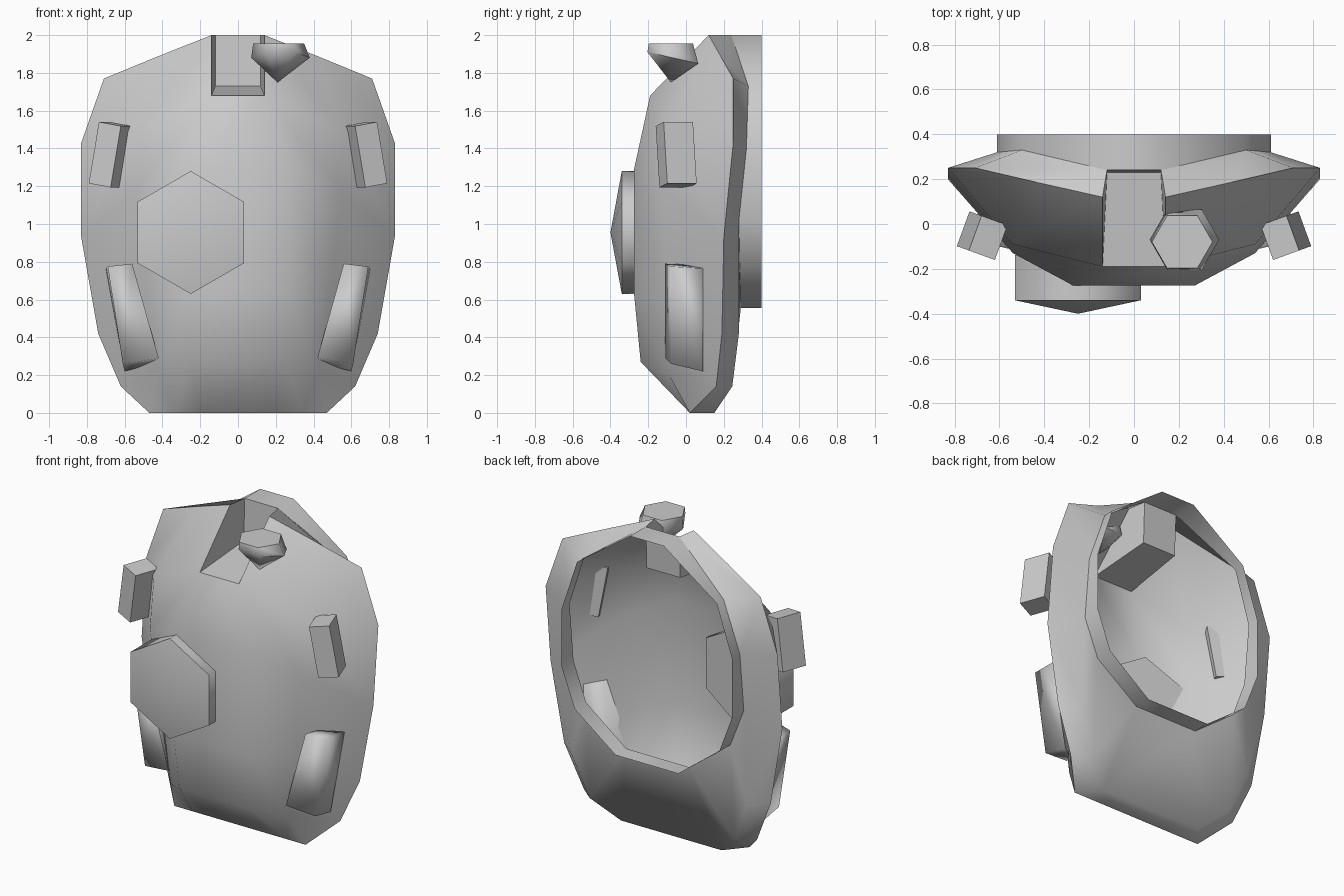
import bpy, bmesh
from math import radians, cos, sin, pi

if "Cube" in bpy.data.objects:
    bpy.data.objects.remove(bpy.data.objects["Cube"])


def build(name, faces, angle=50, sharp=()):
    """Weld faces given as point lists; each loop in 'sharp' lists points whose joining edges stay hard."""
    bm = bmesh.new()
    for pts in faces:
        bm.faces.new([bm.verts.new(p) for p in pts])
    bmesh.ops.remove_doubles(bm, verts=bm.verts[:], dist=1e-4)
    bmesh.ops.recalc_face_normals(bm, faces=bm.faces[:])
    me = bpy.data.meshes.new(name)
    bm.to_mesh(me)
    bm.free()
    ob = bpy.data.objects.new(name, me)
    bpy.context.collection.objects.link(ob)
    bpy.ops.object.select_all(action='DESELECT')
    bpy.context.view_layer.objects.active = ob
    ob.select_set(True)
    bpy.ops.object.shade_smooth_by_angle(angle=radians(angle))
    for loop in sharp:
        keys = {tuple(round(c, 3) for c in p) for p in loop}
        hard = {v.index for v in me.vertices
                if (round(abs(v.co.x), 3), round(v.co.y, 3), round(v.co.z, 3)) in keys}
        for e in me.edges:
            if all(i in hard for i in e.vertices):
                e.use_edge_sharp = True
    return ob


def flip(p):
    return (-p[0], p[1], p[2])


def across(a, b):
    """Quad joining two right-side points to their mirror images."""
    return [a, b, flip(b), flip(a)]


def prism(front, back):
    """Closed solid between two matching loops."""
    n = len(front)
    return [front, back[::-1]] + [
        [front[i], front[(i + 1) % n], back[(i + 1) % n], back[i]] for i in range(n)]


# Hull: right half columns from the top down (front centre, front middle, rim)
centre = [(.14, .12, 2), (.14, -.19, 1.68), (.27, -.275, 1.29),
          (.27, -.275, .63), (.25, -.24, .27), (.2, .02, 0)]
middle = [(.43, .185, 1.885), (.54, -.09, 1.5), (.54, -.13, 1.18),
          (.48, -.08, .58), (.42, -.09, .2), (.34, .02, 0)]
rim = [(.71, .25, 1.77), (.83, .25, 1.43), (.83, .2, .93),
       (.74, .19, .42), (.62, .16, .14), (.47, .02, 0)]
# Back opening loop and lower back
hole = [(.12, .24, 2), (.5, .33, 1.73), (.61, .32, 1.4),
        (.61, .28, 1.02), (.517, .285, .775), (.225, .29, .555)]
low = [(.63, .28, .42), (.52, .245, .14), (.36, .15, 0)]

half = []
for a, b in ((centre, middle), (middle, rim)):
    for i in range(5):
        half.append([a[i], b[i], b[i + 1], a[i + 1]])
for i in range(2):
    half.append([rim[i], rim[i + 1], hole[i + 2], hole[i + 1]])
    half.append([rim[i + 3], rim[i + 4], low[i + 1], low[i]])
half += [[rim[4], rim[5], low[2], low[1]],
         [centre[0], middle[0], rim[0], hole[1], hole[0]],
         [rim[2], rim[3], low[0], hole[3]],
         [hole[3], low[0], hole[4]],
         [hole[4], low[0], low[1], hole[5]],
         [hole[5], low[1], low[2]],
         [centre[5], middle[5], rim[5], low[2]]]
half = [f for i, f in enumerate(half) if f not in half[:i]]
# Collar extruded straight back from the opening
for a, b in zip(hole, hole[1:]):
    half.append([a, b, (b[0], .4, b[2]), (a[0], .4, a[2])])
# Top notch side wall
floor_back = (.12, .23, 1.73)
half.append([centre[0], centre[1], floor_back, hole[0]])

hull = half + [[flip(p) for p in f] for f in half]
hull += [across(centre[i], centre[i + 1]) for i in range(1, 5)]
hull += [across(centre[5], low[2]), across(low[2], hole[5]),
         across(centre[1], floor_back), across(floor_back, hole[0])]
for p in (hole[0], hole[5]):
    hull.append(across(p, (p[0], .4, p[2])))
build("body_shell", hull, 72,
      [rim + [centre[0], middle[0], centre[5], middle[5]], hole,
       [centre[0], centre[1], floor_back, hole[0]]])

# Hexagonal chest disc with a shallow pointed front
cx, cz = -.25, .955
hexa = [(cx + .325 * cos(pi / 6 + k * pi / 3), cz + .325 * sin(pi / 6 + k * pi / 3))
        for k in range(6)]
front = [(x, -.34, z) for x, z in hexa]
back = [(x, -.25 - (x - .03) * .2, z) for x, z in hexa]
disc = prism(front, back)[1:]
disc += [[front[k], front[(k + 1) % 6], (cx, -.4, cz)] for k in range(6)]
build("chest_disc", disc, 65)

# Hexagonal gem beside the notch
gx, gy = .225, -.07
ring = [(cos(k * pi / 3), sin(k * pi / 3)) for k in range(6)]
crown = [(gx - .01 + .135 * c, gy - .01 + .135 * s, 1.955) for c, s in ring]
girdle = [(gx + .155 * c, gy + .155 * s, 1.88 - .035 * s) for c, s in ring]
gem = [crown]
for k in range(6):
    j = (k + 1) % 6
    gem += [[crown[k], crown[j], girdle[j], girdle[k]],
            [girdle[k], girdle[j], (.21, -.08, 1.75)]]
build("shoulder_gem", gem, 62)

# Lower side plate: inner edge, bulging corner, rear edge, edge inside the hull
edges = [[(.56, -.11, .79), (.42, -.11, .29)], [(.69, -.08, .775), (.61, -.08, .26)],
         [(.7, .09, .765), (.6, .09, .22)], [(.59, .01, .785), (.49, .01, .25)]]
top, bottom = zip(*edges)
plate = prism(list(top), list(bottom))
for side, s in (("left", -1), ("right", 1)):
    build(side + "_lower_plate", [[(s * x, y, z) for x, y, z in f] for f in plate], 95)
    # Upper side block, turned outward and leaning
    bpy.ops.mesh.primitive_cube_add(size=1, location=(s * .677, -.052, 1.367),
                                    rotation=(0, radians(-10 * s), radians(20 * s)))
    block = bpy.context.object
    block.name = side + "_upper_block"
    block.scale = (.125, .165, .33)
